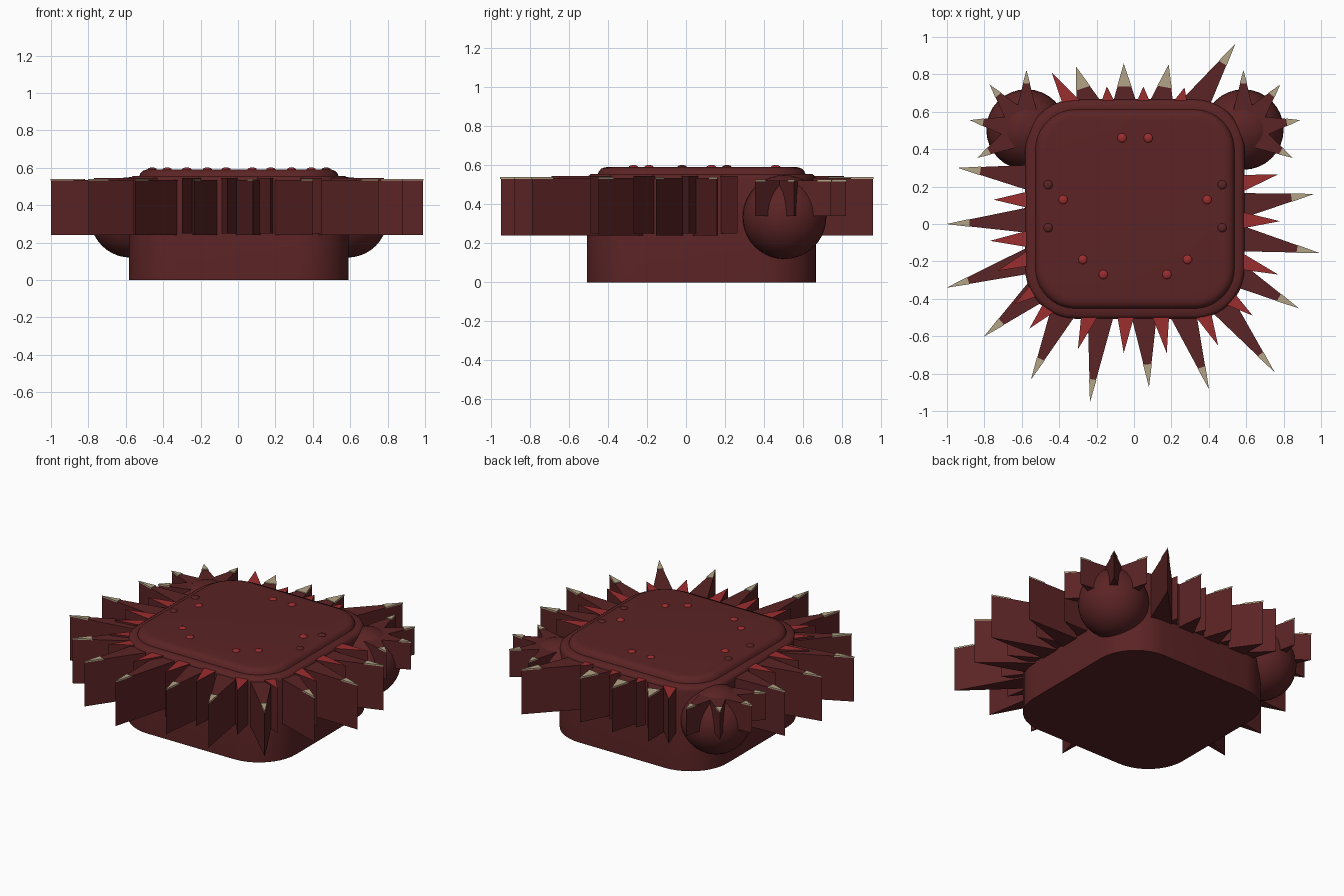
import bpy, bmesh, math
from mathutils import Vector

if "Cube" in bpy.data.objects:
    bpy.data.objects.remove(bpy.data.objects["Cube"])


def material(name, rgb):
    m = bpy.data.materials.new(name)
    m.diffuse_color = (*rgb, 1)
    m.use_nodes = True
    m.node_tree.nodes["Principled BSDF"].inputs["Base Color"].default_value = m.diffuse_color
    return m


MAROON = material("maroon", (0.105, 0.017, 0.018))
RED = material("bright red", (0.33, 0.026, 0.028))
CREAM = material("cream", (0.45, 0.37, 0.24))


def finish(name, bm, mats, smooth=False):
    bmesh.ops.recalc_face_normals(bm, faces=bm.faces[:])
    me = bpy.data.meshes.new(name)
    bm.to_mesh(me)
    bm.free()
    ob = bpy.data.objects.new(name, me)
    bpy.context.collection.objects.link(ob)
    for m in mats:
        me.materials.append(m)
    if smooth:
        bpy.ops.object.select_all(action='DESELECT')
        ob.select_set(True)
        bpy.context.view_layer.objects.active = ob
        bpy.ops.object.shade_smooth_by_angle(angle=math.radians(40))
    return ob


def ring(inset, z, half=0.587, radius=0.27, centre=(0.005, 0.08), steps=10):
    """Rounded square outline."""
    pts = []
    for q in range(4):
        a0 = q * math.pi / 2
        mid = a0 + math.pi / 4
        cx = centre[0] + math.copysign(half - radius, math.cos(mid))
        cy = centre[1] + math.copysign(half - radius, math.sin(mid))
        for i in range(steps + 1):
            a = a0 + math.pi / 2 * i / steps
            pts.append((cx + (radius - inset) * math.cos(a),
                        cy + (radius - inset) * math.sin(a), z))
    return pts


def prism(bm, pts, z0, z1, top_index=0, index=0):
    """Upright prism over a flat outline."""
    lo = [bm.verts.new((p[0], p[1], z0)) for p in pts]
    hi = [bm.verts.new((p[0], p[1], z1)) for p in pts]
    n = len(pts)
    for i in range(n):
        j = (i + 1) % n
        bm.faces.new((lo[i], lo[j], hi[j], hi[i])).material_index = index
    bm.faces.new(lo[::-1]).material_index = index
    bm.faces.new(hi).material_index = top_index


def spike(bm, base, tip, half_w, z0, z1, inward=0.05, cream=0.0, top_index=0):
    """Tapered slab, with an optional thin cream plate over its point."""
    b, t = Vector(base), Vector(tip)
    d = (t - b).normalized()
    side = Vector((-d.y, d.x))
    root = b - d * inward
    prism(bm, [root + side * half_w, root - side * half_w, t], z0, z1, top_index)
    if cream:
        w = half_w * cream / (t - root).length + 0.002
        c = t - d * cream
        prism(bm, [c + side * w, c - side * w, t + d * 0.003],
              z1 - 0.004, z1 + 0.005, 1, 1)


# Body with stepped, softened lid
bm = bmesh.new()
levels = [(0, 0), (0, 0.53), (0.006, 0.546), (0.02, 0.556), (0.055, 0.557),
          (0.06, 0.57), (0.072, 0.583), (0.09, 0.59), (0.11, 0.592)]
rings = [[bm.verts.new(p) for p in ring(i, z)] for i, z in levels]
n = len(rings[0])
for a, b in zip(rings, rings[1:]):
    for i in range(n):
        j = (i + 1) % n
        bm.faces.new((a[i], a[j], b[j], b[i]))
bm.faces.new(rings[0][::-1])
bm.faces.new(rings[-1])
finish("body", bm, [MAROON], True)

# Long spikes: base x, y, tip x, y
long_spikes = [
    (-.57, .25, -.94, .30), (-.57, .02, -1.0, .0), (-.57, -.20, -1.0, -.34),
    (-.52, -.36, -.80, -.60), (-.38, -.47, -.55, -.83), (-.18, -.50, -.235, -.95),
    (.055, -.50, .08, -.87), (.27, -.50, .40, -.88), (.47, -.43, .75, -.79),
    (.55, -.27, .88, -.45), (.58, -.08, .99, -.155), (.58, .10, .96, .16),
    (.35, .67, .54, .96), (.15, .66, .185, .85), (-.05, .66, -.055, .855),
    (-.25, .66, -.31, .84)]
bm = bmesh.new()
for x, y, tx, ty in long_spikes:
    spike(bm, (x, y), (tx, ty), 0.075, 0.24, 0.535, cream=0.12)
finish("long_spikes", bm, [MAROON, CREAM])

# Short spikes with red tops
short_spikes = [
    (-.57, .13, -.75, .13), (-.57, -.08, -.77, -.09), (-.55, -.18, -.73, -.25),
    (-.51, -.34, -.64, -.43), (-.44, -.43, -.56, -.56), (-.24, -.49, -.30, -.67),
    (-.045, -.50, -.055, -.69), (.145, -.50, .175, -.69), (.37, -.48, .45, -.65),
    (.50, -.39, .635, -.49), (.57, -.20, .77, -.27), (.58, .02, .78, .015),
    (.58, .22, .77, .265), (.25, .65, .27, .73), (.05, .65, .05, .735),
    (-.14, .65, -.145, .735), (-.34, .65, -.44, .81)]
bm = bmesh.new()
for x, y, tx, ty in short_spikes:
    spike(bm, (x, y), (tx, ty), 0.05, 0.25, 0.546, inward=0.03, top_index=1)
finish("short_spikes", bm, [MAROON, RED])

# Spiked balls on the rear corners
for side, name in ((-1, "left"), (1, "right")):
    c = Vector((side * 0.58 + 0.005, 0.505))
    bm = bmesh.new()
    bmesh.ops.create_uvsphere(bm, u_segments=32, v_segments=20, radius=0.215)
    bmesh.ops.translate(bm, verts=bm.verts[:], vec=(c.x, c.y, 0.335))
    finish(name + "_ball", bm, [MAROON], True)
    bm = bmesh.new()
    for dx, dy in ((0, .315), (.195, .238), (.30, .05), (.26, -.15)):
        d = Vector((side * dx, dy))
        spike(bm, c + d.normalized() * 0.1, c + d, 0.055, 0.34, 0.522,
              inward=0.0, cream=0.07)
    finish(name + "_ball_spikes", bm, [MAROON, CREAM])


# Studs on the lid
def studs(name, spots, mat):
    bm = bmesh.new()
    for x, y in spots:
        for s in (-1, 1):
            made = bmesh.ops.create_uvsphere(bm, u_segments=16, v_segments=8, radius=1)
            bmesh.ops.scale(bm, verts=made["verts"], vec=(0.025, 0.025, 0.012))
            bmesh.ops.translate(bm, verts=made["verts"], vec=(s * x + 0.006, y, 0.59))
    finish(name, bm, [mat], True)


studs("red_studs", [(.07, .46), (.385, .13), (.28, -.19), (.17, -.27)], RED)
studs("dark_studs", [(.465, .21), (.465, -.02)], MAROON)
